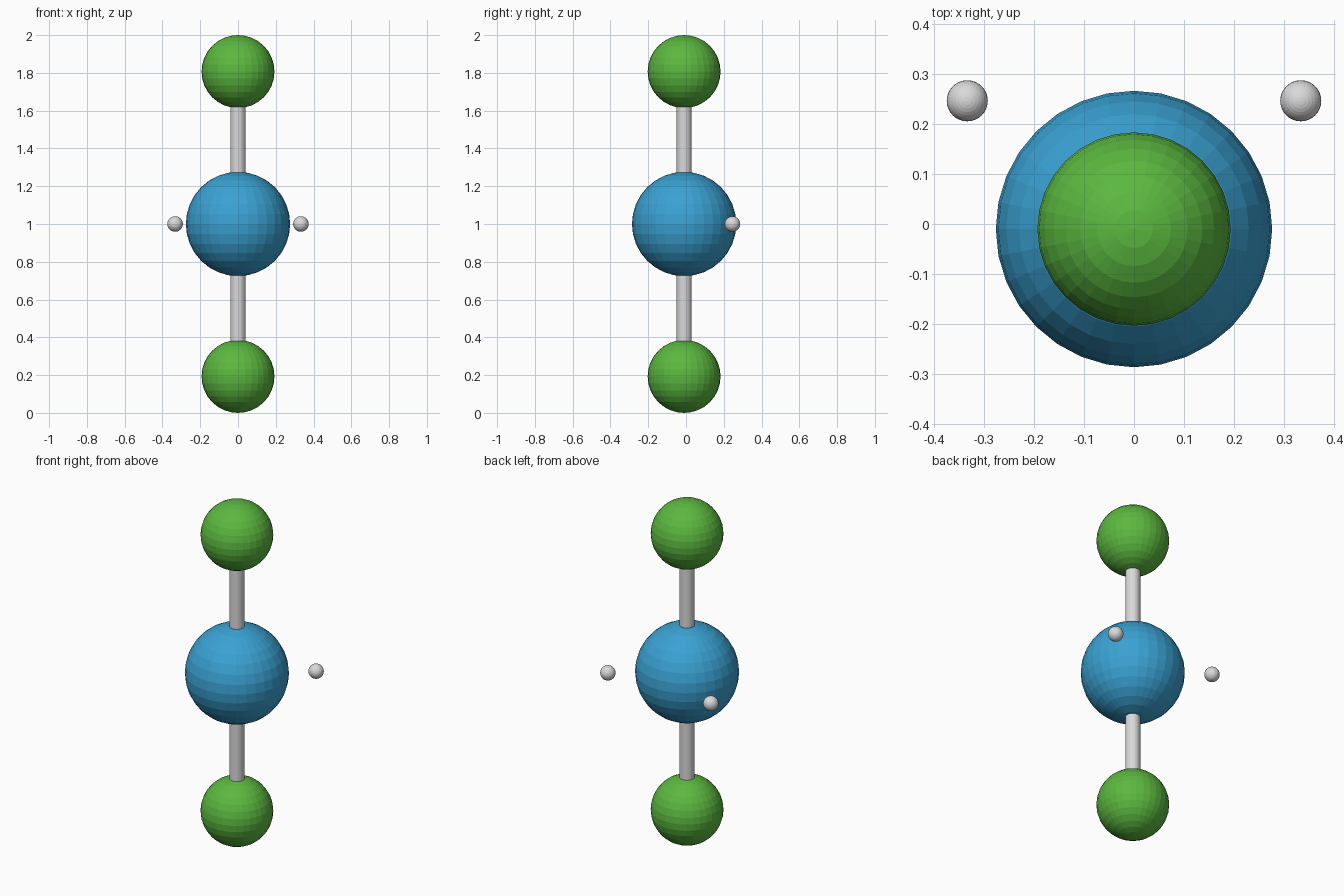
import bpy

if "Cube" in bpy.data.objects:
    bpy.data.objects.remove(bpy.data.objects["Cube"])

Y = -0.01  # depth of the main vertical axis


def material(name, colour):
    m = bpy.data.materials.new(name)
    m.diffuse_color = (*colour, 1)
    m.use_nodes = True
    m.node_tree.nodes["Principled BSDF"].inputs["Base Color"].default_value = m.diffuse_color
    return m


blue = material("blue", (0.042, 0.36, 0.65))
green = material("green", (0.105, 0.48, 0.05))
grey = material("light grey", (0.70, 0.70, 0.70))


def ball(name, radius, location, mat):
    bpy.ops.mesh.primitive_uv_sphere_add(segments=32, ring_count=16,
                                         radius=radius, location=location)
    ob = bpy.context.object
    ob.name = name
    ob.data.materials.append(mat)


def rod(name, z0, z1):
    bpy.ops.mesh.primitive_cylinder_add(vertices=32, radius=0.04, depth=z1 - z0,
                                        location=(0, Y, (z0 + z1) / 2))
    ob = bpy.context.object
    ob.name = name
    ob.data.materials.append(grey)


# central ball
ball("centre_ball", 0.276, (0, Y, 1), blue)

# upper and lower balls
ball("top_ball", 0.193, (0, Y, 1.807), green)
ball("bottom_ball", 0.193, (0, Y, 0.193), green)

# rods joining them, ends sunk slightly into the balls
rod("top_rod", 1.26, 1.63)
rod("bottom_rod", 0.37, 0.74)

# two small detached balls towards the back
for side, x in (("left", -0.333), ("right", 0.333)):
    ball(side + "_small_ball", 0.041, (x, 0.246, 1), grey)
